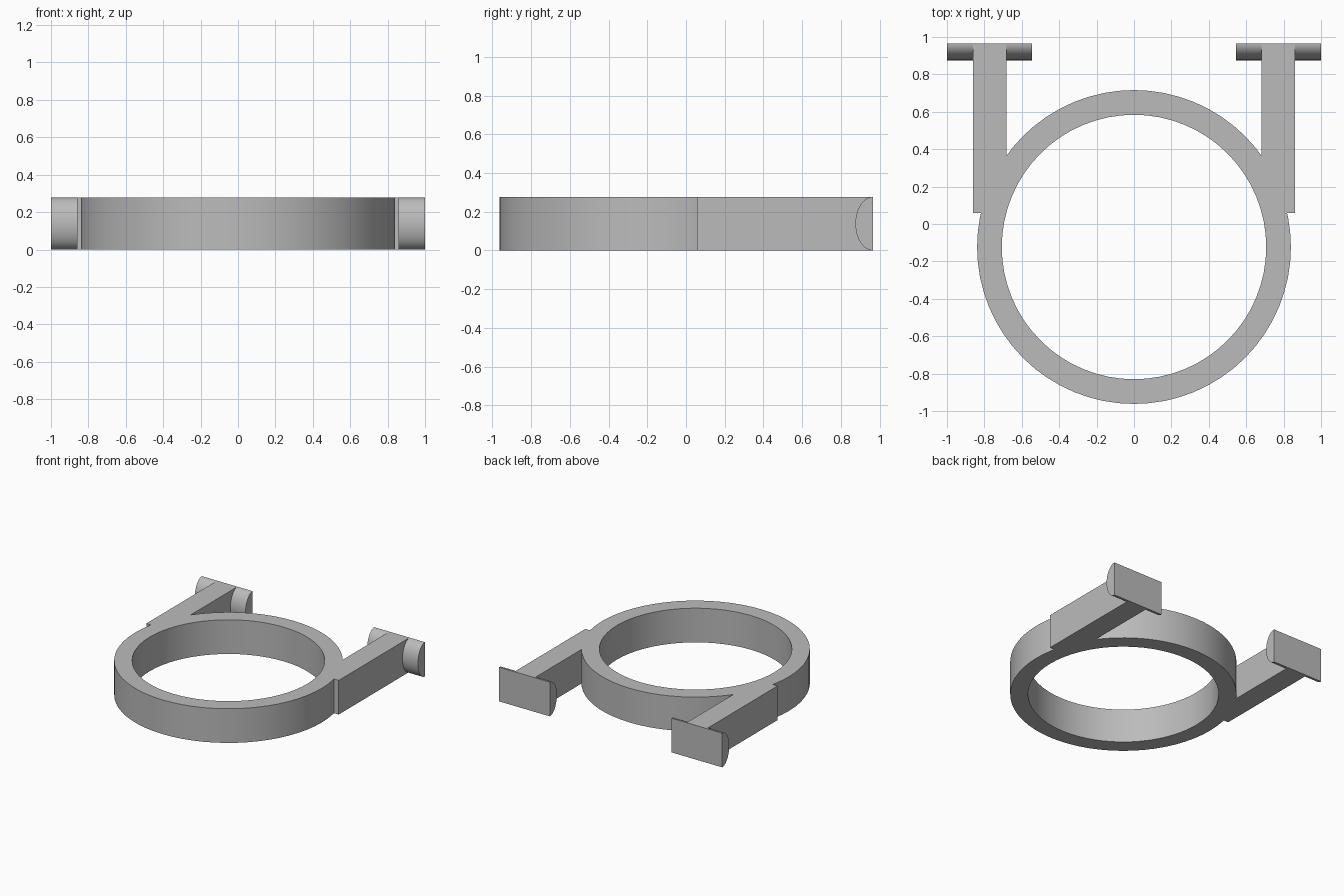
import bpy, bmesh, math

cube = bpy.data.objects.get("Cube")
if cube:
    bpy.data.objects.remove(cube, do_unlink=True)

HEIGHT = 0.277
RING_Y = -0.123
BACK = 0.965

grey = bpy.data.materials.new("plain grey")
grey.use_nodes = True
COLOUR = (0.5, 0.5, 0.5, 1)
grey.diffuse_color = COLOUR
grey.node_tree.nodes["Principled BSDF"].inputs["Base Color"].default_value = COLOUR


def prism(name, outline, push):
    """Extrude a closed outline of 3D points along a vector."""
    bm = bmesh.new()
    face = bm.faces.new([bm.verts.new(p) for p in outline])
    new = bmesh.ops.extrude_face_region(bm, geom=[face])["geom"]
    bmesh.ops.translate(bm, vec=push, verts=[v for v in new if isinstance(v, bmesh.types.BMVert)])
    bmesh.ops.recalc_face_normals(bm, faces=bm.faces)
    mesh = bpy.data.meshes.new(name)
    bm.to_mesh(mesh)
    bm.free()
    mesh.materials.append(grey)
    obj = bpy.data.objects.new(name, mesh)
    bpy.context.collection.objects.link(obj)
    return obj


def circle(radius, z, count=64):
    return [(radius * math.cos(math.tau * i / count),
             RING_Y + radius * math.sin(math.tau * i / count), z) for i in range(count)]


def smooth(obj):
    bpy.ops.object.select_all(action="DESELECT")
    obj.select_set(True)
    bpy.context.view_layer.objects.active = obj
    bpy.ops.object.shade_smooth_by_angle(angle=math.radians(30))


def boolean(obj, other, operation):
    mod = obj.modifiers.new(operation.lower(), "BOOLEAN")
    mod.operation, mod.object, mod.solver = operation, other, "EXACT"
    bpy.context.view_layer.objects.active = obj
    bpy.ops.object.modifier_apply(modifier=mod.name)
    bpy.data.objects.remove(other, do_unlink=True)


# Clamp body: disc joined with two arms, then bored through
body = prism("clamp_ring_with_arms", circle(0.839, 0), (0, 0, HEIGHT))
for side in (1, -1):
    a, b = 0.681 * side, 0.862 * side
    arm = prism("arm", [(a, 0.058, 0), (b, 0.058, 0), (b, BACK, 0), (a, BACK, 0)], (0, 0, HEIGHT))
    boolean(body, arm, "UNION")
boolean(body, prism("bore", circle(0.707, -0.1), (0, 0, HEIGHT + 0.2)), "DIFFERENCE")
smooth(body)

# Half-round crossbars: flat at the back, rounded to the front, either side of each arm
for side, label in ((1, "left"), (-1, "right")):
    for start, end, place in ((0.545, 0.681, "inner"), (0.862, 1.0, "outer")):
        profile = []
        for i in range(25):
            t = math.pi * i / 24
            profile.append((start * side, BACK - 0.09 * math.sin(t),
                            HEIGHT / 2 * (1 - math.cos(t))))
        smooth(prism(f"{label}_{place}_crossbar", profile, ((end - start) * side, 0, 0)))
